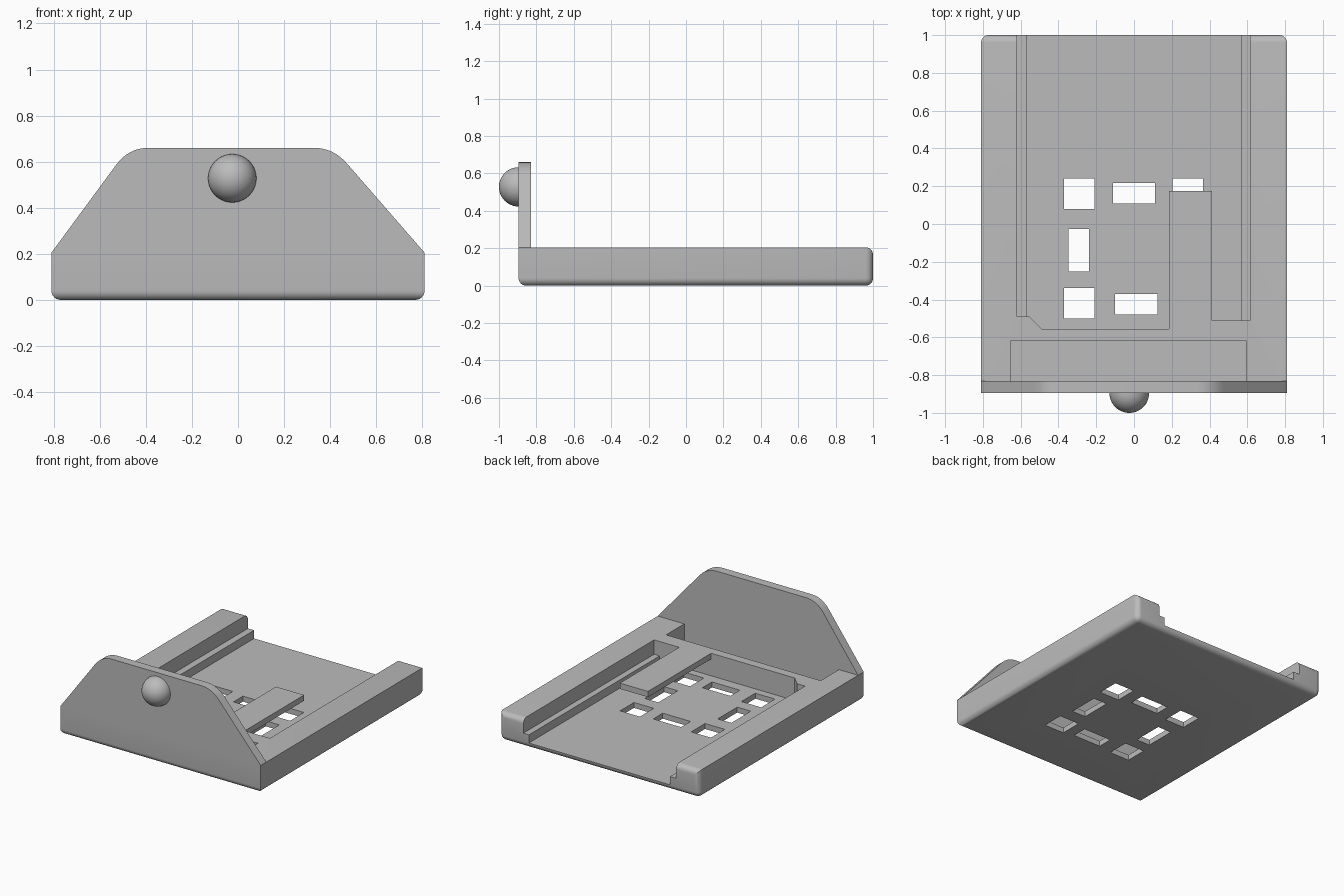
import bpy
import bmesh
import math
from mathutils import Matrix, Vector

cube = bpy.data.objects.get("Cube")
if cube:
    bpy.data.objects.remove(cube, do_unlink=True)

grey = bpy.data.materials.new("matte grey")
grey.use_nodes = True
grey.diffuse_color = (0.5, 0.5, 0.5, 1)
grey.node_tree.nodes["Principled BSDF"].inputs["Base Color"].default_value = grey.diffuse_color


def add_object(name, bm):
    bmesh.ops.recalc_face_normals(bm, faces=bm.faces[:])
    mesh = bpy.data.meshes.new(name)
    bm.to_mesh(mesh)
    bm.free()
    mesh.materials.append(grey)
    obj = bpy.data.objects.new(name, mesh)
    bpy.context.collection.objects.link(obj)
    return obj


def prism(outline, depth, to_xyz):
    """Extrude a 2D outline; to_xyz maps (u, v, w) to a position."""
    bm = bmesh.new()
    base = bm.faces.new([bm.verts.new(to_xyz(u, v, depth[0])) for u, v in outline])
    out = bmesh.ops.extrude_face_region(bm, geom=[base])
    move = Vector(to_xyz(0, 0, depth[1])) - Vector(to_xyz(0, 0, depth[0]))
    bmesh.ops.translate(bm, vec=move, verts=[g for g in out["geom"] if isinstance(g, bmesh.types.BMVert)])
    return bm


def upright(outline, z0, z1):
    return prism(outline, (z0, z1), lambda u, v, w: (u, v, w))


def box(x0, x1, y0, y1, z0, z1):
    return upright([(x0, y0), (x1, y0), (x1, y1), (x0, y1)], z0, z1)


def smooth(obj):
    bpy.ops.object.select_all(action="DESELECT")
    obj.select_set(True)
    bpy.context.view_layer.objects.active = obj
    bpy.ops.object.shade_smooth_by_angle(angle=math.radians(30))


def cut(target, bm):
    cutter = add_object("cutter", bm)
    cutter.hide_render = True
    mod = target.modifiers.new("cut", "BOOLEAN")
    mod.operation = "DIFFERENCE"
    mod.solver = "EXACT"
    mod.object = cutter
    bpy.ops.object.select_all(action="DESELECT")
    bpy.context.view_layer.objects.active = target
    bpy.ops.object.modifier_apply(modifier=mod.name)
    bpy.data.objects.remove(cutter, do_unlink=True)


HALF, FRONT, BACK, TOP = 0.81, -0.895, 1.0, 0.205
WALL_BACK, FLOOR, LEDGE = -0.83, 0.04, 0.1

# Tray block, rounded along the underside and around the rear end
bm = box(-HALF, HALF, FRONT, BACK, 0, TOP)
rounded = []
for e in bm.edges:
    a, b = (v.co for v in e.verts)
    underside = max(a.z, b.z) < 0.01
    rear = min(a.y, b.y) > 0.9
    if underside or rear:
        rounded.append(e)
bmesh.ops.bevel(bm, geom=rounded, offset=0.04, segments=6, profile=0.5, affect="EDGES")
tray = add_object("tray", bm)

# Sliding channel with a chamfered front corner
cut(tray, upright([(-0.57, 1.1), (-0.57, -0.49), (-0.555, -0.49), (-0.49, -0.555),
                   (0.41, -0.555), (0.41, -0.51), (0.57, -0.51), (0.57, 1.1)], FLOOR, 0.4))

# Ledges along both rails
cut(tray, box(-0.62, -0.56, -0.49, 1.1, LEDGE, 0.4))
cut(tray, box(0.56, 0.615, -0.51, 1.1, LEDGE, 0.4))

# Slot behind the front wall
cut(tray, box(-0.655, 0.595, WALL_BACK, -0.62, FLOOR + 0.02, 0.4))

# Ring of floor openings: square corners and oblong sides
square, long_side, short_side = (0.16, 0.16), 0.225, 0.11
openings = [(x, y, *square) for x in (-0.29, 0.285) for y in (-0.42, 0.16)]
openings += [(0.0, 0.163, long_side, short_side), (0.013, -0.425, long_side, short_side)]
openings += [(-0.292, -0.14, short_side, long_side), (0.288, -0.125, short_side, long_side)]
for x, y, w, d in openings:
    cut(tray, box(x - w / 2, x + w / 2, y - d / 2, y + d / 2, -0.1, 0.1))
smooth(tray)

# Spring tongue reaching over the channel
add_object("spring_tongue", box(0.185, 0.412, -0.555, 0.175, TOP - 0.042, TOP))


# Front wall with sloping shoulders and rounded upper corners
def curve(p, corner, q, steps=8):
    p, corner, q = Vector(p), Vector(corner), Vector(q)
    return [tuple(p.lerp(corner, t).lerp(corner.lerp(q, t), t))
            for t in (i / steps for i in range(steps + 1))]


outline = [(-HALF, TOP), (HALF, TOP)]
outline += curve((0.475, 0.59), (0.415, 0.66), (0.33, 0.66))
outline += curve((-0.39, 0.66), (-0.475, 0.66), (-0.53, 0.585))
wall = add_object("front_wall", prism(outline, (FRONT, WALL_BACK), lambda u, v, w: (u, w, v)))
smooth(wall)

# Half-ball knob on the front wall
bm = bmesh.new()
bmesh.ops.create_uvsphere(bm, u_segments=40, v_segments=24, radius=0.105,
                          matrix=Matrix.Rotation(math.pi / 2, 4, "X"))
bmesh.ops.delete(bm, geom=[v for v in bm.verts if v.co.y > 0.001], context="VERTS")
bmesh.ops.translate(bm, vec=(-0.025, FRONT, 0.528), verts=bm.verts[:])
knob = add_object("knob", bm)
smooth(knob)
